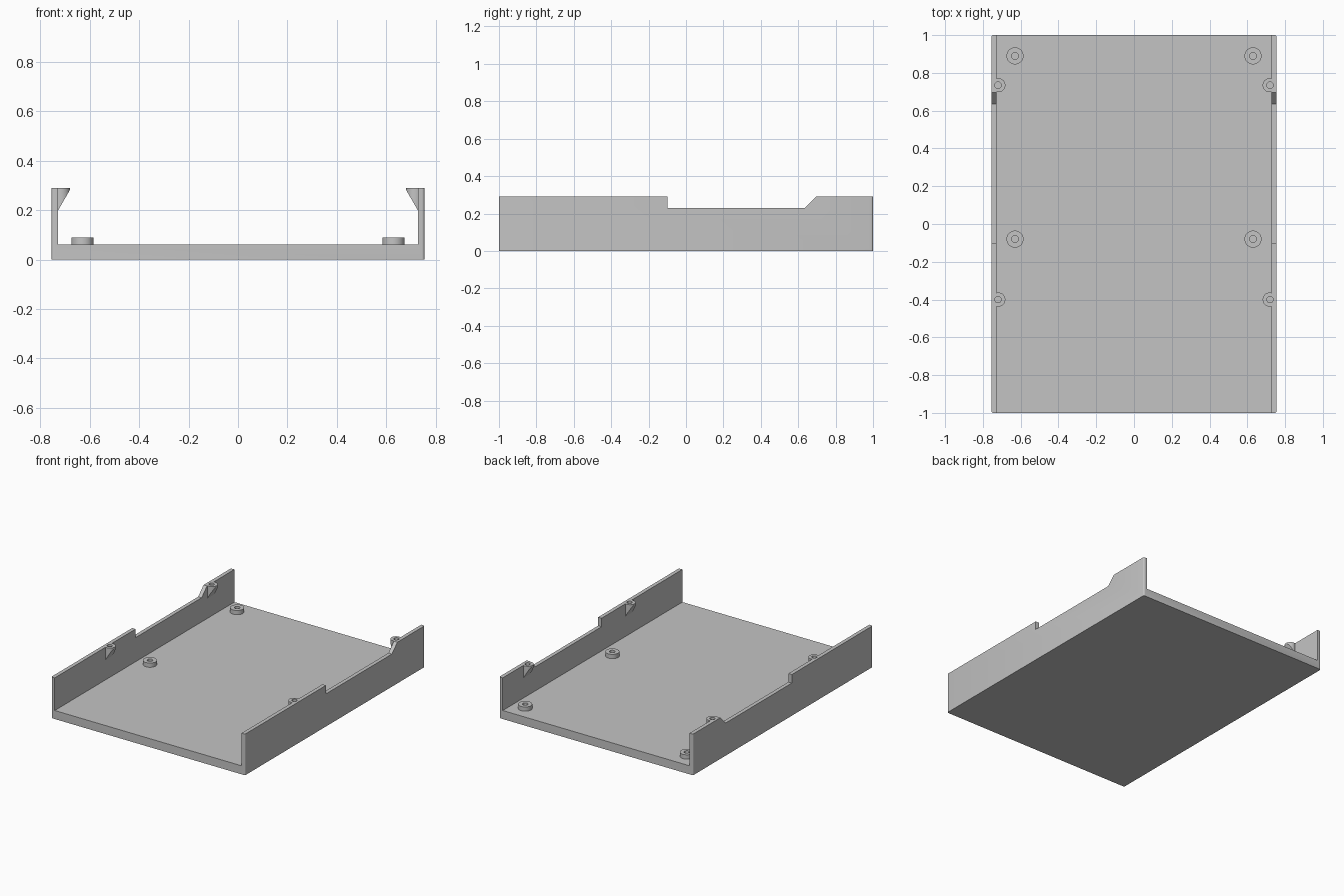
import bpy, bmesh

if "Cube" in bpy.data.objects:
    bpy.data.objects.remove(bpy.data.objects["Cube"])

grey = bpy.data.materials.new("light grey")
grey.diffuse_color = (0.55, 0.55, 0.55, 1)
grey.use_nodes = True
grey.node_tree.nodes["Principled BSDF"].inputs["Base Color"].default_value = grey.diffuse_color

HALF_W, HALF_L, FLOOR, TOP = 0.755, 1.0, 0.06, 0.29
INNER = 0.728  # inner face of the side walls


def finish(bm, name):
    bmesh.ops.recalc_face_normals(bm, faces=bm.faces)
    mesh = bpy.data.meshes.new(name)
    bm.to_mesh(mesh)
    bm.free()
    mesh.materials.append(grey)
    obj = bpy.data.objects.new(name, mesh)
    bpy.context.collection.objects.link(obj)
    return obj


def box(name, lo, hi):
    bm = bmesh.new()
    bmesh.ops.create_cube(bm, size=1)
    for v in bm.verts:
        for i in range(3):
            v.co[i] = hi[i] if v.co[i] > 0 else lo[i]
    return finish(bm, name)


def prism(name, points, direction):
    """Extrude a closed 3D outline along a direction."""
    bm = bmesh.new()
    face = bm.faces.new([bm.verts.new(p) for p in points])
    out = bmesh.ops.extrude_face_region(bm, geom=[face])
    verts = [g for g in out["geom"] if isinstance(g, bmesh.types.BMVert)]
    bmesh.ops.translate(bm, verts=verts, vec=direction)
    if face.is_valid and len(bm.faces) == len(points) + 1:
        bm.faces.new([bm.verts[i] for i in range(len(points))])
    return finish(bm, name)


def cylinder(name, x, y, z0, z1, r):
    bm = bmesh.new()
    bmesh.ops.create_cone(bm, cap_ends=True, segments=32, radius1=r, radius2=r, depth=z1 - z0)
    bmesh.ops.translate(bm, verts=bm.verts, vec=(x, y, (z0 + z1) / 2))
    return finish(bm, name)


def combine(obj, other, operation):
    mod = obj.modifiers.new(operation, 'BOOLEAN')
    mod.operation, mod.object, mod.solver = operation, other, 'EXACT'
    bpy.context.view_layer.objects.active = obj
    bpy.ops.object.modifier_apply(modifier=mod.name)
    bpy.data.objects.remove(other)


# Tray: block with softened upright corners, hollowed by an open-ended channel
tray = box("tray", (-HALF_W, -HALF_L, 0), (HALF_W, HALF_L, TOP))
bm = bmesh.new()
bm.from_mesh(tray.data)
upright = [e for e in bm.edges if abs(e.verts[0].co.z - e.verts[1].co.z) > 0.1]
bmesh.ops.bevel(bm, geom=upright, offset=0.01, segments=4, profile=0.5, affect='EDGES')
bm.to_mesh(tray.data)
bm.free()
combine(tray, box("channel", (-INNER, -1.2, FLOOR), (INNER, 1.2, 0.5)), 'DIFFERENCE')

# Lowered stretch of both walls, with a sloped rear end
notch = [(-0.1, 0.23), (0.635, 0.23), (0.695, TOP), (0.695, 0.4), (-0.1, 0.4)]
combine(tray, prism("notch", [(-1, y, z) for y, z in notch], (2, 0, 0)), 'DIFFERENCE')

# Screw tabs: rounded, tapering down into the wall
for side in (-1, 1):
    for y in (-0.4, 0.735):
        tab = cylinder("screw_tab", side * 0.718, y, 0.15, TOP, 0.037)
        wedge = [(0.67, 0.35), (0.67, 0.30), (0.682, 0.28), (0.728, 0.2), (0.742, 0.18), (0.742, 0.35)]
        combine(tab, prism("wedge", [(side * x, y - 0.1, z) for x, z in wedge], (0, 0.2, 0)), 'INTERSECT')
        combine(tray, tab, 'UNION')
        combine(tray, cylinder("tab_hole", side * 0.72, y, 0.25, 0.4, 0.017), 'DIFFERENCE')

# Standoffs on the floor, with central holes
for side in (-1, 1):
    for y in (-0.08, 0.89):
        combine(tray, cylinder("standoff", side * 0.63, y, 0.05, 0.09, 0.045), 'UNION')
        combine(tray, cylinder("standoff_hole", side * 0.63, y, 0.04, 0.15, 0.018), 'DIFFERENCE')

bpy.ops.object.select_all(action='DESELECT')
tray.select_set(True)
bpy.context.view_layer.objects.active = tray
bpy.ops.object.shade_smooth_by_angle(angle=0.5)
